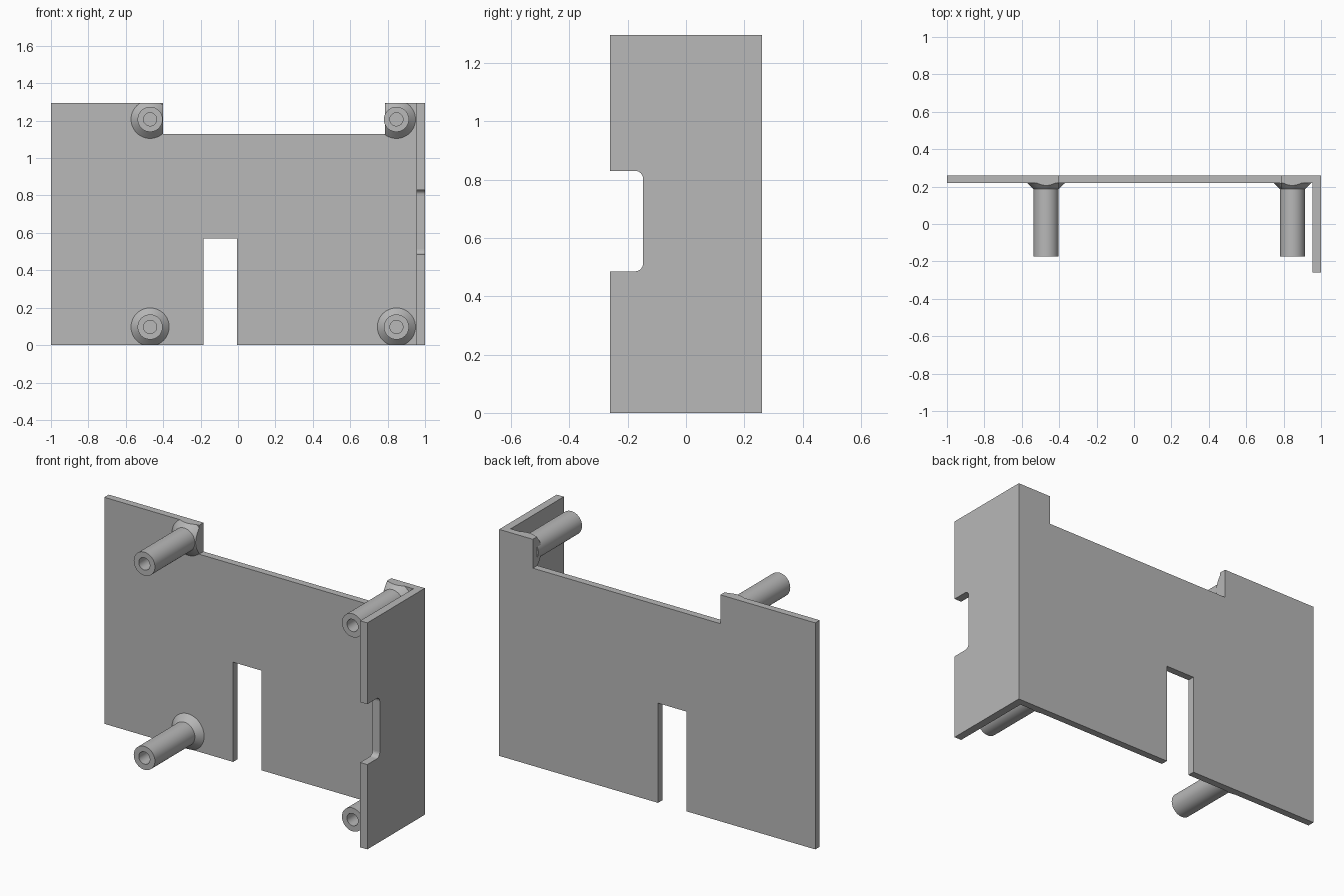
import bpy, bmesh
from math import pi, sin, cos
from mathutils import Vector

cube = bpy.data.objects.get("Cube")
if cube:
    bpy.data.objects.remove(cube, do_unlink=True)

grey = bpy.data.materials.new("plain_grey")
grey.use_nodes = True
grey.diffuse_color = (0.48, 0.48, 0.48, 1)
grey.node_tree.nodes["Principled BSDF"].inputs["Base Color"].default_value = grey.diffuse_color

TOP = 1.295
BACK, FACE = 0.26, 0.22        # rear and front faces of the back panel
NOTCH_L, NOTCH_R = -0.40, 0.787


def finish(name, bm, smooth=False):
    """Turn a bmesh into a named grey object."""
    bmesh.ops.recalc_face_normals(bm, faces=bm.faces)
    mesh = bpy.data.meshes.new(name)
    bm.to_mesh(mesh)
    bm.free()
    mesh.materials.append(grey)
    obj = bpy.data.objects.new(name, mesh)
    bpy.context.collection.objects.link(obj)
    if smooth:
        bpy.ops.object.select_all(action='DESELECT')
        obj.select_set(True)
        bpy.context.view_layer.objects.active = obj
        bpy.ops.object.shade_smooth_by_angle(angle=pi / 6)
    return obj


def extrude(name, points, offset):
    """Extrude a planar outline along an offset."""
    bm = bmesh.new()
    face = bm.faces.new([bm.verts.new(p) for p in points])
    res = bmesh.ops.extrude_face_region(bm, geom=[face], use_keep_orig=True)
    moved = [v for v in res["geom"] if isinstance(v, bmesh.types.BMVert)]
    bmesh.ops.translate(bm, verts=moved, vec=offset)
    return finish(name, bm)


def lathe(profile, x, z):
    """Spin a closed (radius, y) profile about an axis along y."""
    bm = bmesh.new()
    verts = [bm.verts.new((x + r, y, z)) for r, y in profile]
    edges = [bm.edges.new((verts[i - 1], verts[i])) for i in range(len(verts))]
    bmesh.ops.spin(bm, geom=verts + edges, cent=(x, 0, z), axis=(0, 1, 0),
                   angle=2 * pi, steps=48)
    bmesh.ops.remove_doubles(bm, verts=bm.verts, dist=1e-4)
    return bm


def trim(bm, point, normal):
    """Cut away everything on the normal side and cap the cut."""
    res = bmesh.ops.bisect_plane(bm, geom=bm.verts[:] + bm.edges[:] + bm.faces[:],
                                 plane_co=point, plane_no=normal, clear_outer=True)
    cut = [e for e in res["geom_cut"] if isinstance(e, bmesh.types.BMEdge)]
    if cut:
        bmesh.ops.holes_fill(bm, edges=cut, sides=0)


# Back panel with top notch and bottom slot
panel = [(-1, 0), (-0.185, 0), (-0.185, 0.57), (-0.005, 0.57), (-0.005, 0), (1, 0),
         (1, TOP), (NOTCH_R, TOP), (NOTCH_R, 1.13), (NOTCH_L, 1.13), (NOTCH_L, TOP), (-1, TOP)]
extrude("back_panel", [(x, BACK, z) for x, z in panel], Vector((0, FACE - BACK, 0)))

# Side wall with a round-cornered notch in its front edge
R, DEEP, LOW, HIGH = 0.028, -0.147, 0.485, 0.83
arc = [i * pi / 12 for i in range(7)]
side = [(FACE, 0), (FACE, TOP), (-BACK, TOP), (-BACK, HIGH)]
side += [(DEEP - R + R * sin(a), HIGH - R + R * cos(a)) for a in arc]
side += [(DEEP - R + R * cos(a), LOW + R - R * sin(a)) for a in arc]
side += [(-BACK, LOW), (-BACK, 0)]
extrude("side_wall", [(0.955, y, z) for y, z in side], Vector((0.045, 0, 0)))

# Four hollow posts, each with a flared foot trimmed to the panel outline
HOLE, POST, FLARE = 0.035, 0.067, 0.102
for col, x in (("right", -0.47), ("left", 0.847)):
    for row, z in (("lower", 0.097), ("upper", 1.207)):
        tube = lathe([(HOLE, FACE), (HOLE, -0.175), (POST, -0.175), (POST, FACE)], x, z)
        finish(f"{row}_{col}_post", tube, True)
        foot = lathe([(HOLE, FACE), (HOLE, 0.186), (POST, 0.186), (FLARE, FACE)], x, z)
        if row == "lower":
            trim(foot, (0, 0, 0), (0, 0, -1))
        else:
            trim(foot, (0, 0, TOP), (0, 0, 1))
            if col == "right":
                trim(foot, (NOTCH_L, 0, 0), (1, 0, 0))
            else:
                trim(foot, (NOTCH_R, 0, 0), (-1, 0, 0))
        finish(f"{row}_{col}_flare", foot, True)
